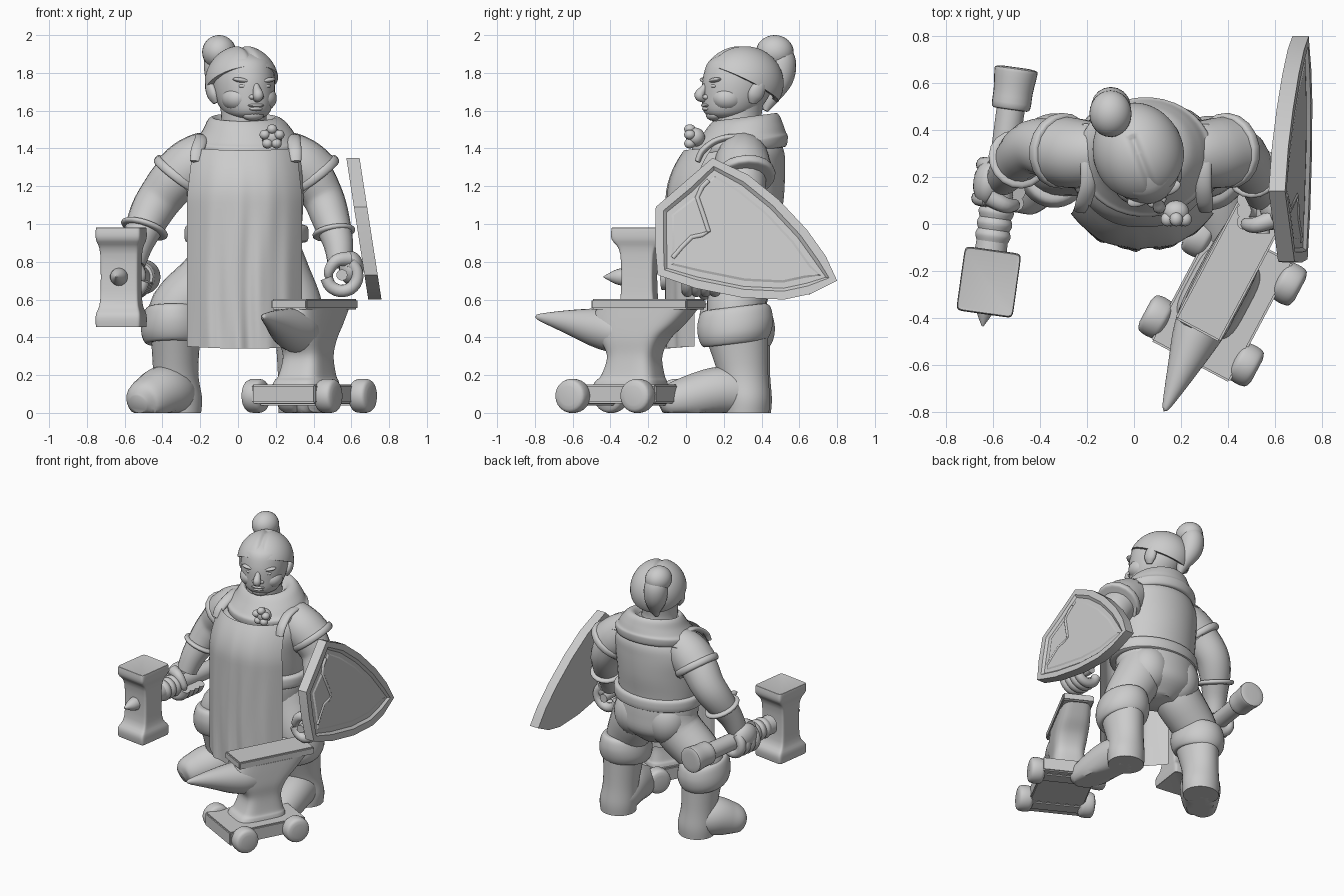
import bpy, bmesh, math
from mathutils import Vector, Matrix

cube = bpy.data.objects.get("Cube")
if cube:
    bpy.data.objects.remove(cube)

grey = bpy.data.materials.new("plain grey")
grey.use_nodes = True
grey.diffuse_color = (0.6, 0.6, 0.6, 1)
grey.node_tree.nodes["Principled BSDF"].inputs["Base Color"].default_value = (0.6, 0.6, 0.6, 1)
HEAD = Matrix.Translation((0.02, 0.3, 1.7)) @ Matrix.Rotation(math.radians(21), 4, 'Z')
ANVIL = Matrix.Translation((0.375, -0.33, 0)) @ Matrix.Rotation(math.radians(-28), 4, 'Z')
HAMMER = Matrix.Translation((-0.57, 0.17, 0.72)) @ Matrix.Rotation(math.radians(-8), 4, 'Z')
WORLD = Matrix()


def finish(name, bm, m=WORLD, angle=40):
    bmesh.ops.recalc_face_normals(bm, faces=bm.faces)
    bm.transform(m)
    me = bpy.data.meshes.new(name)
    bm.to_mesh(me)
    bm.free()
    me.shade_smooth()
    me.set_sharp_from_angle(angle=math.radians(angle))
    me.materials.append(grey)
    ob = bpy.data.objects.new(name, me)
    bpy.context.collection.objects.link(ob)


def spline(pts, k=5):
    P = [Vector(p) for p in pts]
    P = [P[0]] + P + [P[-1]]
    out = []
    for a, b, c, d in zip(P, P[1:], P[2:], P[3:]):
        for i in range(k):
            t = i / k
            out.append(b + (c - a) * t / 2 + (a * 2 - b * 5 + c * 4 - d) * t * t / 2
                       + (b * 3 - a - c * 3 + d) * t ** 3 / 2)
    return out + [P[-1]]


def skin(name, rings, m=WORLD):
    bm = bmesh.new()
    R = [[bm.verts.new(p) for p in r] for r in rings]
    n = len(R[0])
    for a, b in zip(R, R[1:]):
        for i in range(n):
            bm.faces.new((a[i], a[(i + 1) % n], b[(i + 1) % n], b[i]))
    bm.faces.new(R[0])
    bm.faces.new(R[-1])
    finish(name, bm, m)


def loft(name, pts, m=WORLD, p=2, n=36, tilt=0, k=5):
    """Horizontal rings: x, y, z, half width, half depth."""
    def se(v):
        return math.copysign(abs(v) ** (2 / p), v)
    rings = []
    for x, y, z, a, b in spline(pts, k):
        ring = []
        for i in range(n):
            t = math.tau * (i + 0.5) / n
            dy = b * se(math.sin(t))
            ring.append((x + a * se(math.cos(t)), y + dy, z + tilt * dy))
        rings.append(ring)
    skin(name, rings, m)


def sweep(name, pts, m=WORLD, n=18, flat=1, ref=(0, 1, 0.1), k=5):
    """Round tube along x, y, z, radius points, kept above the floor."""
    S = spline(pts, k)
    C = [s.xyz for s in S]
    rings, nor = [], Vector(ref)
    for i, s in enumerate(S):
        t = (C[min(i + 1, len(C) - 1)] - C[max(i - 1, 0)]).normalized()
        nor = (nor - t * nor.dot(t)).normalized()
        bi = t.cross(nor)
        ring = []
        for j in range(n):
            a = math.tau * j / n
            v = m @ (C[i] + (nor * math.cos(a) * flat + bi * math.sin(a)) * s[3])
            v.z = max(v.z, 0)
            ring.append(v)
        rings.append(ring)
    skin(name, rings)


def blob(name, loc, size, m=WORLD, rot=0):
    bm = bmesh.new()
    bmesh.ops.create_uvsphere(bm, u_segments=24, v_segments=16, radius=1)
    finish(name, bm, m @ Matrix.Translation(loc) @ Matrix.Rotation(rot, 4, 'Y')
           @ Matrix.Diagonal((*size, 1)))


def box(name, loc, half, m=WORLD, bevel=0.008):
    bm = bmesh.new()
    bmesh.ops.create_cube(bm, size=2, matrix=Matrix.Translation(loc) @ Matrix.Diagonal((*half, 1)))
    bmesh.ops.bevel(bm, geom=bm.edges[:], offset=bevel, segments=2, affect='EDGES')
    finish(name, bm, m)


def band(name, a, b, r, bulge=0.02):
    """Rolled hem round a limb between two points."""
    a, b = Vector(a), Vector(b)
    sweep(name, [(*a.lerp(b, t), r + bulge * h)
                 for t, h in ((0, -1), (0.1, 0.5), (0.5, 1), (0.9, 0.5), (1, -1))], k=3)


# Trunk, hips and belt
loft("torso", [(.04, .28, .86, .28, .21), (.04, .26, 1, .3, .24), (.04, .25, 1.15, .31, .27),
               (.045, .26, 1.3, .32, .265), (.055, .29, 1.4, .28, .225), (.05, .3, 1.5, .16, .15)])
loft("hips", [(.04, .28, .62, .12, .12), (.04, .29, .72, .27, .21), (.04, .28, .85, .3, .23),
              (.04, .27, .97, .29, .23)])
loft("belt", [(.045, .26, .9, .29, .22), (.045, .26, .91, .325, .255), (.045, .26, .96, .33, .26),
              (.045, .26, .99, .32, .25), (.045, .26, 1, .28, .22)], k=3)
for s in (-1, 1):
    blob("buttock", (.04 + s * .13, .36, .8), (.15, .14, .17))

# Collar and neck
loft("collar", [(.05, .285, 1.38, .24, .2), (.05, .285, 1.38, .28, .245), (.05, .285, 1.43, .29, .255),
                (.05, .29, 1.455, .265, .24), (.05, .3, 1.5, .235, .215), (.04, .31, 1.55, .2, .185),
                (.03, .31, 1.565, .165, .16), (.03, .3, 1.53, .13, .12)], tilt=.13)
loft("neck", [(.03, .3, 1.45, .14, .14), (.03, .27, 1.55, .12, .13), (.03, .28, 1.68, .13, .14)])
blob("brooch", (.18, .05, 1.46), (.055, .05, .05))
for i in range(5):
    t = math.tau * (i + .25) / 5
    blob("brooch_petal", (.18 + .04 * math.cos(t), .02, 1.46 + .042 * math.sin(t)), (.028, .03, .026))

# Apron with hanging folds, and its straps
bm = bmesh.new()
COLS, ROWS = 48, 30
grid = []
for j in range(ROWS + 1):
    v = j / ROWS
    half = .305 - .03 * max(0, v - .75) / .25
    row = []
    for i in range(COLS + 1):
        u = i / COLS * 2 - 1
        fold = .012 * (1 - v) * math.sin(u * 13 + math.sin(v * 5)) + .004 * (1 - v) * math.sin(u * 23)
        y = -.105 + .15 * abs(u) ** 2.6 + fold * (1 - u * u) + 1.5 * max(0, v - .75) ** 2
        row.append(bm.verts.new((.035 + u * half, y, .34 + 1.05 * v + .012 * u * u)))
    grid.append(row)
for a, b in zip(grid, grid[1:]):
    for i in range(COLS):
        bm.faces.new((a[i], a[i + 1], b[i + 1], b[i]))
bmesh.ops.solidify(bm, geom=bm.faces[:], thickness=.03)
finish("apron", bm)
for x, s in ((-.225, 1), (.305, -.3)):
    sweep("apron_strap", [(x, .06, 1.33, .03), (x + s * .01, .09, 1.39, .035), (x + s * .03, .17, 1.445, .035),
                          (x + s * .03, .28, 1.455, .035), (x + s * .03, .42, 1.39, .03)], flat=.5)

# Arms, sleeves and cuffs
sweep("right_arm", [(-.22, .3, 1.32, .12), (-.32, .31, 1.25, .13), (-.41, .33, 1.14, .12),
                    (-.47, .3, 1.04, .11), (-.53, .23, .9, .085), (-.56, .19, .79, .07)])
sweep("left_arm", [(.3, .3, 1.32, .12), (.38, .3, 1.25, .125), (.45, .3, 1.14, .11),
                   (.49, .25, 1.03, .1), (.53, .17, .9, .08), (.54, .12, .79, .065)])
for side, s, cx in (("right", -1, .04), ("left", 1, .05)):
    sweep(side + "_sleeve", [(cx + s * .13, .3, 1.39, .08), (cx + s * .2, .3, 1.365, .13),
                             (cx + s * .28, .3, 1.31, .15), (cx + s * .355, .31, 1.245, .15)])
    band(side + "_sleeve_hem", (cx + s * .335, .31, 1.275), (cx + s * .365, .315, 1.235), .15, .012)
band("right_cuff", (-.49, .28, .99), (-.5, .27, .96), .11)
band("left_cuff", (.505, .225, .97), (.51, .215, .94), .095)


# Fists: four fingers and a thumb curled round a grip along local y
def fist(side, m, s):
    blob(side + "_hand_back", (s * .05, 0, .03), (.065, .1, .09), m)
    for i in range(4):
        y = (i - 1.5) * .048
        sweep(side + "_finger", [(s * .082 * math.cos(t), y, .08 * math.sin(t) - .01, .033)
                                 for t in (1, .4, -.3, -1, -1.7, -2.4, -3)], m, n=12, k=3)
    sweep(side + "_thumb", [(s * .04, -.06, .08, .04), (-s * .03, -.085, .07, .034),
                            (-s * .07, -.08, .01, .027), (-s * .06, -.07, -.03, .016)], m, n=12)


fist("right", HAMMER, -1)
fist("left", Matrix.Translation((.55, .08, .735)), 1)
sweep("shield_grip", [(.55, -.04, .73, .03), (.55, .2, .73, .03)], n=12)

# Hammer: handle, grip rings, waisted head and front spike
sweep("hammer_handle", [(0, -.3, 0, .07), (0, 0, 0, .06), (0, .4, 0, .062)], HAMMER, ref=(0, 0, 1))
sweep("hammer_pommel", [(0, .32, 0, .06), (0, .33, 0, .082), (0, .4, 0, .084), (0, .48, 0, .092),
                        (0, .497, 0, .086), (0, .502, 0, .05)], HAMMER, n=28, ref=(0, 0, 1), k=3)
for y in (-.12, -.17, -.22):
    sweep("handle_ring", [(0, y - .028, 0, .068), (0, y, 0, .077), (0, y + .028, 0, .066)], HAMMER,
          ref=(0, 0, 1))
loft("hammer_head", [(.01, -.42, -.265, .115, .13), (.01, -.42, -.26, .12, .135), (.01, -.42, -.2, .12, .135),
                     (.01, -.42, -.12, .102, .09), (.01, -.42, .12, .102, .09), (.01, -.42, .2, .12, .135),
                     (.01, -.42, .255, .12, .135), (.01, -.42, .26, .115, .13)], HAMMER, p=14, n=40, k=4)
sweep("hammer_spike", [(.01, -.48, 0, .05), (.01, -.54, 0, .04), (.01, -.61, 0, .004)], HAMMER,
      ref=(0, 0, 1))

# Legs, boots and boot cuffs
for side, s, kx, ky in (("right", -1, -.34, .27), ("left", 1, .32, .26)):
    sweep(side + "_thigh", [(.04 + s * .13, .3, .86, .16), (.04 + s * .18, .29, .72, .165),
                            (kx - s * .02, ky, .55, .15), (kx, ky, .4, .13)], n=24)
    loft(side + "_boot_cuff", [(kx, ky, .37, .12, .13), (kx, ky, .37, .15, .17), (kx, ky, .42, .172, .195),
                               (kx, ky, .49, .168, .2), (kx, ky, .555, .145, .175), (kx, ky, .56, .1, .1)],
         tilt=s * .12)
    loft(side + "_boot_shaft", [(kx + .02, ky + .06, 0, .125, .12), (kx + .02, ky + .06, .08, .13, .125),
                                (kx + .01, ky + .04, .22, .12, .135), (kx + .01, ky, .45, .135, .175)])
sweep("right_boot_foot", [(-.29, .37, .07, .07), (-.33, .31, .1, .125), (-.39, .24, .11, .14),
                          (-.46, .16, .08, .125), (-.51, .11, .06, .1), (-.53, .08, .045, .05)],
      n=24, ref=(0, 0, 1))
sweep("left_boot_foot", [(.31, .4, .07, .07), (.32, .32, .1, .12), (.345, .18, .115, .13),
                         (.38, 0, .075, .115), (.405, -.1, .055, .085), (.41, -.14, .04, .04)],
      n=24, ref=(0, 0, 1))

# Head and face, facing local -y
loft("head", [(0, -.1, -.145, .03, .04), (0, -.1, -.135, .08, .08), (0, -.07, -.1, .125, .145),
              (0, -.04, -.02, .155, .182), (0, -.02, .08, .162, .195), (0, -.01, .17, .14, .165),
              (0, 0, .22, .05, .06)], HEAD)
sweep("nose", [(0, -.2, .045, .014), (0, -.222, .015, .02), (0, -.245, -.02, .028),
               (0, -.215, -.04, .018)], HEAD, n=14)
blob("upper_lip", (0, -.209, -.072), (.046, .022, .01), HEAD)
blob("lower_lip", (0, -.204, -.09), (.04, .022, .012), HEAD)
blob("chin", (0, -.165, -.122), (.06, .038, .032), HEAD)
for s in (-1, 1):
    blob("nostril", (s * .024, -.214, -.028), (.018, .022, .014), HEAD)
    blob("eye", (s * .064, -.19, .03), (.026, .016, .012), HEAD)
    blob("brow", (s * .066, -.182, .06), (.055, .03, .014), HEAD, s * -.15)
    blob("cheek", (s * .07, -.11, -.035), (.08, .088, .07), HEAD)
    sweep("ear", [(s * .148, .0, -.06, .02), (s * .16, .01, -.02, .042), (s * .17, .03, .025, .038),
                  (s * .18, .05, .06, .01)], HEAD, flat=.6, ref=(s, 0, 0))

# Hair parted in the middle, with a sloping hairline, swept up to a bun
bm = bmesh.new()
bmesh.ops.create_uvsphere(bm, u_segments=96, v_segments=64, radius=1)
bm.transform(Matrix.Translation((0, 0, .045)) @ Matrix.Diagonal((.192, .22, .2, 1)))
bmesh.ops.bisect_plane(bm, geom=bm.verts[:] + bm.edges[:] + bm.faces[:], plane_co=(0, -.2, .14),
                       plane_no=(0, .5, 1), clear_inner=True)
for v in bm.verts:
    if v.co.y < .08:
        v.co *= 1 - .06 * math.exp(-(v.co.x / .02) ** 2)
bm.normal_update()
bmesh.ops.solidify(bm, geom=bm.faces[:], thickness=.035)
finish("hair", bm, HEAD, 60)
sweep("hair_tail", [(-.05, .42, 1.6, .015), (-.06, .45, 1.67, .045), (-.09, .49, 1.77, .078),
                    (-.1, .5, 1.86, .082), (-.1, .48, 1.93, .06)])
blob("hair_bun", (-.1, .47, 1.91), (.09, .1, .09))

# Shield leaning inward at the top, with raised rim and notch
def lean(z):
    return .61 + (1.34 - z) * .155


outline = [(.14, 1.35), (-.01, 1.22), (-.16, 1.09), (-.165, .9), (-.15, .73), (.05, .66), (.3, .61),
           (.52, .6), (.66, .63), (.8, .7), (.74, .83), (.64, .97), (.49, 1.13), (.33, 1.26)]
bm = bmesh.new()
front = bm.faces.new([bm.verts.new((lean(z) - .035, y, z)) for y, z in outline])
body = bmesh.ops.extrude_face_region(bm, geom=[front])["geom"]
bmesh.ops.translate(bm, verts=[g for g in body if isinstance(g, bmesh.types.BMVert)], vec=(.07, 0, 0))
bmesh.ops.recalc_face_normals(bm, faces=bm.faces)
outer = [g for g in body if isinstance(g, bmesh.types.BMFace)]
for thick, depth in ((.045, 0), (.018, -.015), (.03, 0), (.012, .006)):
    bmesh.ops.inset_region(bm, faces=outer, thickness=thick, depth=depth)
finish("shield", bm, angle=25)
sweep("shield_notch", [(lean(z) + .018, y, z, .014) for y, z in
                       ((.12, 1.23), (.06, 1.14), (.12, .96), (.03, .93), (-.07, .82))], n=10, k=2)

# Anvil on its wheeled cart
loft("anvil_body", [(-.03, .02, .13, .145, .19), (-.03, .03, .17, .135, .175), (-.03, .04, .2, .122, .155),
                    (-.03, .05, .3, .108, .135), (-.035, .05, .39, .115, .18), (-.04, .07, .47, .115, .25),
                    (-.04, .12, .55, .108, .28)], ANVIL, p=4)
box("anvil_face", (-.035, .13, .575), (.108, .288, .027), ANVIL)
sweep("anvil_horn", [(-.035, .1, .4, .09), (-.035, -.05, .43, .115), (-.03, -.17, .45, .105),
                     (-.015, -.33, .48, .066), (0, -.5, .506, .02), (0, -.52, .508, .006)],
      ANVIL, n=24, ref=(0, 0, 1))
box("cart_bed", (0, 0, .1), (.19, .29, .05), ANVIL)
for u in (-.19, .2):
    box("axle", (0, u, .09), (.2, .05, .05), ANVIL)
    for s in (-1, 1):
        sweep("wheel", [(s * x, u, .09, r) for x, r in
                        ((.16, .05), (.175, .082), (.2, .09), (.235, .09), (.26, .08), (.27, .05))],
              ANVIL, n=24, k=3)
